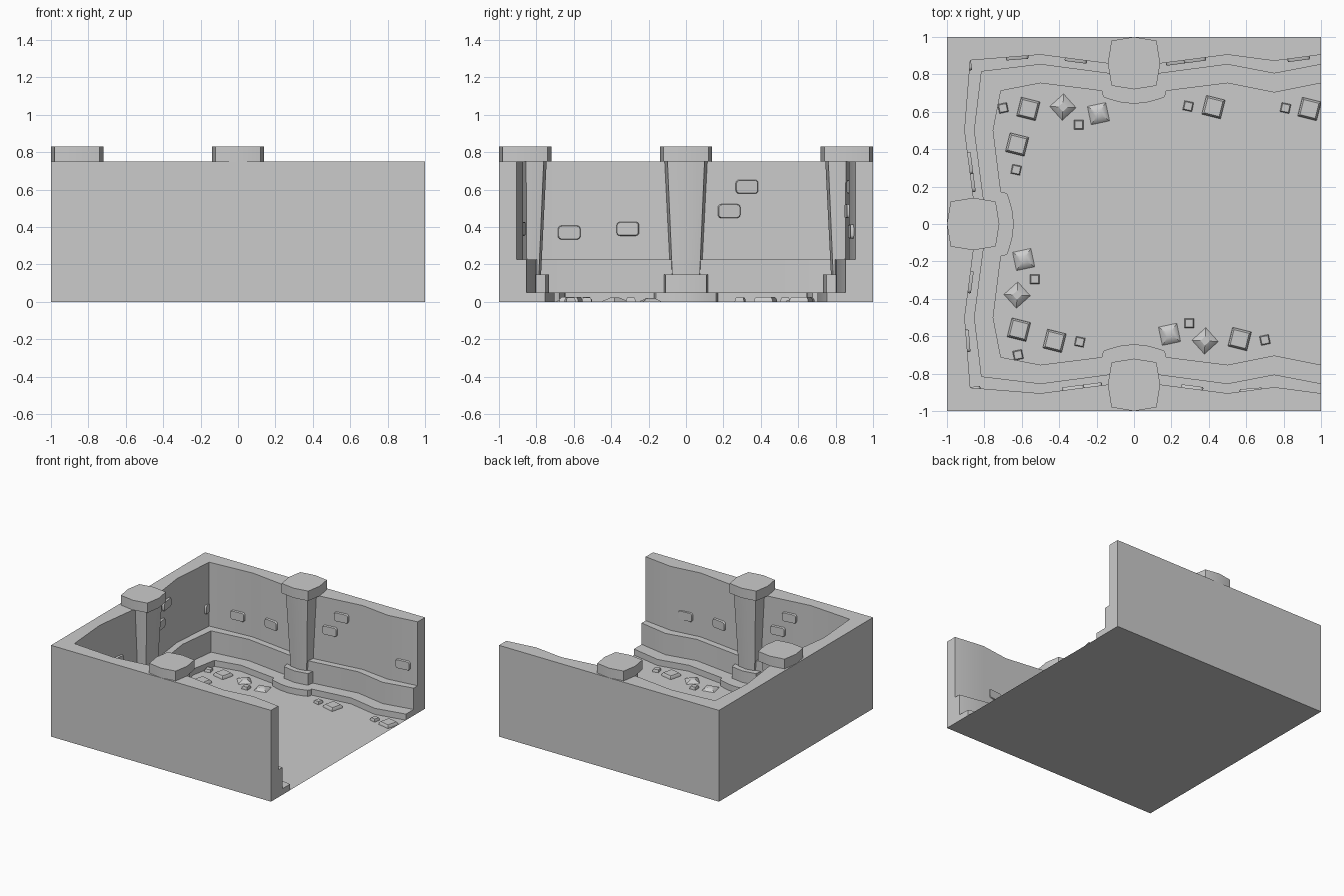
import bpy, bmesh, math
from mathutils import Matrix, Vector

if "Cube" in bpy.data.objects:
    bpy.data.objects.remove(bpy.data.objects["Cube"])


def make_object(name, bm):
    bmesh.ops.recalc_face_normals(bm, faces=bm.faces)
    me = bpy.data.meshes.new(name)
    bm.to_mesh(me)
    bm.free()
    ob = bpy.data.objects.new(name, me)
    bpy.context.collection.objects.link(ob)
    return ob


def inner_path(crest, dip, middle, corner):
    """Wavy inner outline, from the open end of the back wall round to the front wall."""
    half = [(1, crest), (.75, dip), (.5, crest), (0, middle), (-.5, crest),
            (-corner, corner), (-crest, .5)]
    return half + [(-middle, 0)] + [(x, -y) for x, y in reversed(half)]


def loft(bm, rings, caps=True):
    """Stack of closed (outline, z) rings."""
    vs = [[bm.verts.new((x, y, z)) for x, y in pts] for pts, z in rings]
    n = len(vs[0])
    for a, b in zip(vs, vs[1:]):
        for i in range(n):
            j = (i + 1) % n
            bm.faces.new((a[i], a[j], b[j], b[i]))
    if caps:
        bm.faces.new(vs[0][::-1])
        bm.faces.new(vs[-1])


# stepped three-sided wall
UPPER = inner_path(.905, .872, .84, .875)
MID = inner_path(.853, .805, .787, .815)
CURB = inner_path(.753, .703, .69, .712)
bm = bmesh.new()
levels = [(UPPER, .75), (UPPER, .225), (MID, .225), (MID, .05), (CURB, .05), (CURB, 0)]
rows = [[bm.verts.new((x, y, z)) for x, y in pts] for pts, z in levels]
for a, b in zip(rows, rows[1:]):
    for i in range(len(a) - 1):
        bm.faces.new((a[i], a[i + 1], b[i + 1], b[i]))
outline = [(1, -1), (-1, -1), (-1, 1), (1, 1)]
top = [bm.verts.new((x, y, .75)) for x, y in outline]
low = [bm.verts.new((x, y, 0)) for x, y in outline]
bm.faces.new(rows[0] + top)
for i in range(3):
    bm.faces.new((top[i], top[i + 1], low[i + 1], low[i]))
bm.faces.new([r[0] for r in rows] + [low[3], top[3]])
bm.faces.new([r[-1] for r in rows] + [low[0], top[0]])
parts = [make_object("stepped_wall", bm)]

# flat floor
bm = bmesh.new()
bm.faces.new([bm.verts.new((x, y, 0)) for x, y in reversed(outline)])
parts.append(make_object("floor", bm))


def bulged_square(r, cy=.86):
    k = r * .86
    pts = [(r, 0), (k, k), (0, r), (-k, k), (-r, 0), (-k, -k), (0, -r), (k, -k)]
    return [(x, cy + y) for x, y in pts]


def pillar():
    bm = bmesh.new()
    plinth = [(-.17, .8), (-.17, .695), (-.16, .677), (-.125, .665), (-.07, .65), (0, .643),
              (.07, .65), (.125, .665), (.16, .677), (.17, .695), (.17, .8)]
    loft(bm, [(plinth, 0), (plinth, .05)])
    loft(bm, [(bulged_square(.127), .05), (bulged_square(.127), .145)])
    loft(bm, [(bulged_square(.085), .145), (bulged_square(.115), .75)])
    loft(bm, [(bulged_square(.14), .75), (bulged_square(.14), .83)])
    return make_object("pillar", bm)


def wall_stones():
    bm = bmesh.new()
    edge = sorted(p for p in UPPER[:6])
    for t, z in [(-.625, .37), (-.31, .39), (.23, .485), (.325, .615), (.88, .375)]:
        (x0, y0), (x1, y1) = next((a, b) for a, b in zip(edge, edge[1:]) if a[0] <= t <= b[0])
        y = y0 + (y1 - y0) * (t - x0) / (x1 - x0)
        # rounded rectangle pushed out of the wall face
        pts = []
        for q, (sx, sz) in enumerate([(1, 1), (-1, 1), (-1, -1), (1, -1)]):
            for k in range(4):
                a = math.radians(90 * q + 30 * k)
                pts.append((sx * .042 + .018 * math.cos(a), sz * .019 + .018 * math.sin(a)))
        first = len(bm.verts)
        inset = [(u * .95, v * .92) for u, v in pts]
        loft(bm, [(pts, -.02), (pts, .01), (inset, .016)])
        bm.verts.ensure_lookup_table()
        m = (Matrix.Translation((t, y, z)) @ Matrix.Rotation(math.atan2(y1 - y0, x1 - x0), 4, 'Z')
             @ Matrix.Rotation(math.radians(90), 4, 'X'))
        bmesh.ops.transform(bm, matrix=m, verts=bm.verts[first:])
    return make_object("wall_stones", bm)


def floor_stones():
    bm = bmesh.new()
    # x, y, half size, height, turn, top scale
    stones = [(-.70, .62, .025, .022, 12, .8), (-.565, .615, .052, .025, -14, .8),
              (-.38, .625, .05, .022, 42, .35), (-.295, .53, .025, .022, 0, .8),
              (-.19, .59, .05, .02, 12, .35), (.29, .63, .025, .022, -12, .8),
              (.425, .625, .052, .025, -14, .8), (.81, .62, .025, .022, -12, .8),
              (.938, .615, .052, .025, -14, .8)]
    for x, y, s, h, turn, k in stones:
        first = len(bm.verts)
        sq = lambda r: [(r, r), (-r, r), (-r, -r), (r, -r)]
        loft(bm, [(sq(s), 0), (sq(s * (.97 if k > .5 else .9)), h * .5 if k > .5 else h * .25),
                  (sq(s * k), h)])
        bm.verts.ensure_lookup_table()
        m = Matrix.Translation((x, y, 0)) @ Matrix.Rotation(math.radians(turn), 4, 'Z')
        bmesh.ops.transform(bm, matrix=m, verts=bm.verts[first:])
    return make_object("floor_stones", bm)


# repeat the wall fittings on the back, left and front sides
for side in range(3):
    for build in (pillar, wall_stones, floor_stones):
        ob = build()
        ob.rotation_euler.z = side * math.pi / 2
        parts.append(ob)

for ob in parts:
    ob.select_set(True)
bpy.context.view_layer.objects.active = parts[0]
bpy.ops.object.shade_smooth_by_angle(angle=math.radians(30))
